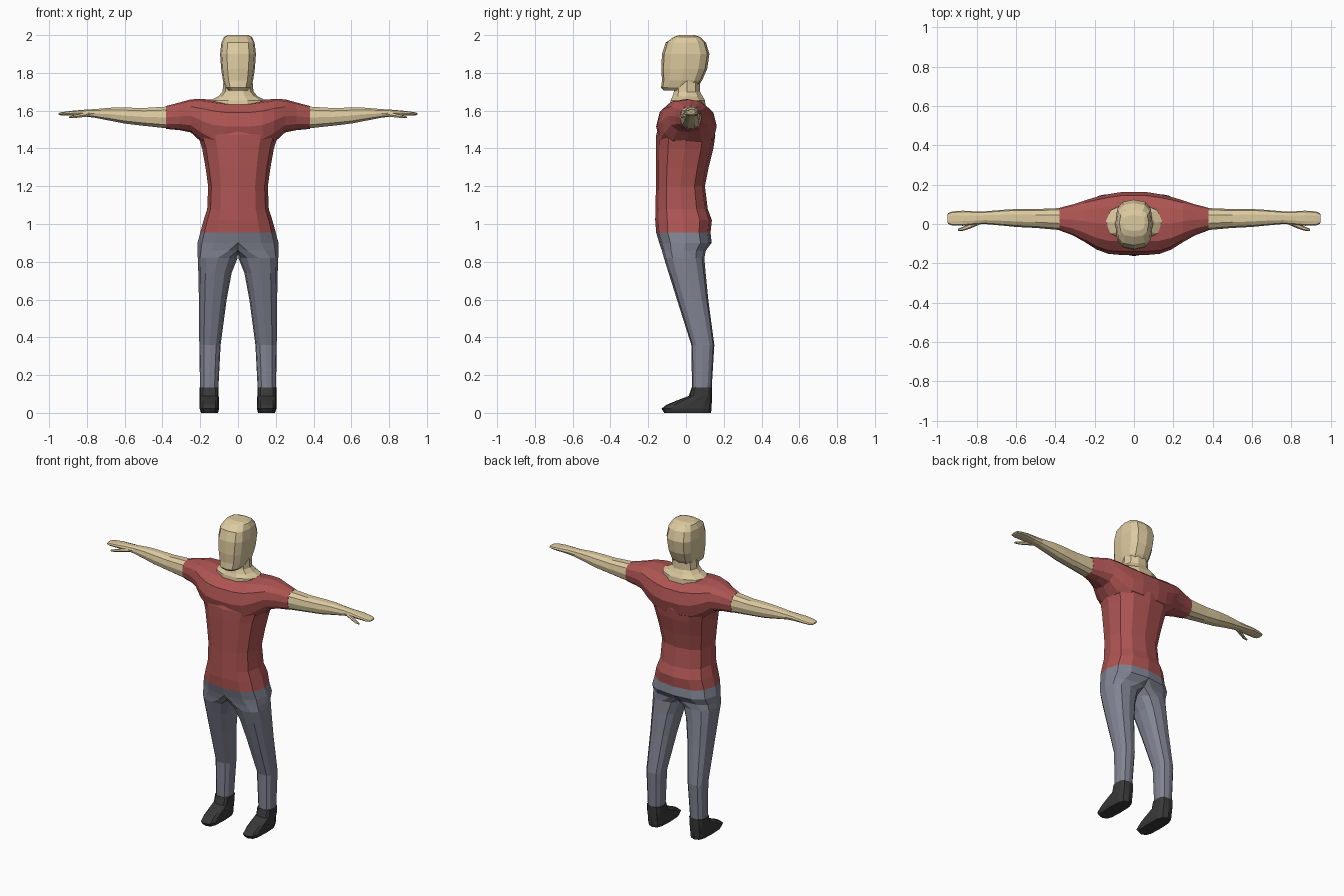
import bpy, bmesh, math


def material(name, rgb):
    m = bpy.data.materials.new(name)
    m.diffuse_color = (*rgb, 1)
    return m


SKIN = material("skin", (0.72, 0.59, 0.35))
SHIRT = material("red_cloth", (0.42, 0.09, 0.085))
TROUSERS = material("grey_cloth", (0.22, 0.23, 0.29))
SHOES = material("dark_shoe", (0.04, 0.04, 0.04))


def loft(name, mat, axis, rings, n=12, p=2.4, mirror=False, clamp=False):
    """Loft rounded rings (position, u0, u1, v0, v1) along z (u=x, v=y) or x (u=y, v=z)."""
    bm = bmesh.new()
    loops = []
    for t, u0, u1, v0, v1 in rings:
        loop = []
        for i in range(n):
            a = 2 * math.pi * i / n
            c, s = round(math.cos(a), 6), round(math.sin(a), 6)
            u = (u0 + u1) / 2 + math.copysign(abs(c) ** (2 / p), c) * (u1 - u0) / 2
            v = (v0 + v1) / 2 + math.copysign(abs(s) ** (2 / p), s) * (v1 - v0) / 2
            co = (u, v, t) if axis == "z" else (t, u, v)
            if clamp:
                co = (max(co[0], 0), co[1], co[2])
            loop.append(bm.verts.new(co))
        loops.append(loop)
    for a, b in zip(loops, loops[1:]):
        for i in range(n):
            j = (i + 1) % n
            bm.faces.new((a[i], a[j], b[j], b[i]))
    bm.faces.new(loops[0])
    bm.faces.new(loops[-1])
    if clamp:  # remove the hidden wall on the mirror plane
        wall = [f for f in bm.faces if all(v.co.x < 1e-4 for v in f.verts)]
        bmesh.ops.delete(bm, geom=wall, context="FACES")
        bmesh.ops.remove_doubles(bm, verts=bm.verts, dist=1e-5)
    bmesh.ops.recalc_face_normals(bm, faces=bm.faces)
    me = bpy.data.meshes.new(name)
    bm.to_mesh(me)
    bm.free()
    me.materials.append(mat)
    ob = bpy.data.objects.new(name, me)
    bpy.context.collection.objects.link(ob)
    if mirror:
        ob.modifiers.new("mirror", "MIRROR")
    return ob


# Shirt: upright body joined with a sideways yoke that includes the sleeves
shirt = loft("shirt", SHIRT, "z", [
    (0.955, -0.20, 0.20, -0.158, 0.130),
    (1.02, -0.182, 0.182, -0.163, 0.137),
    (1.08, -0.163, 0.163, -0.162, 0.115),
    (1.20, -0.158, 0.158, -0.159, 0.100),
    (1.30, -0.172, 0.172, -0.160, 0.120),
    (1.40, -0.190, 0.190, -0.160, 0.145),
    (1.47, -0.212, 0.212, -0.158, 0.155),
    (1.55, -0.205, 0.205, -0.135, 0.140)], p=2.5)
half = [
    (0.06, -0.158, 0.163, 1.385, 1.648),
    (0.13, -0.152, 0.152, 1.39, 1.657),
    (0.19, -0.130, 0.138, 1.43, 1.662),
    (0.25, -0.092, 0.120, 1.485, 1.660),
    (0.31, -0.058, 0.100, 1.497, 1.643),
    (0.38, -0.032, 0.082, 1.503, 1.625)]
yoke = loft("yoke", SHIRT, "x", [(-r[0], *r[1:]) for r in reversed(half)] + half, p=2.4)
union = shirt.modifiers.new("union", "BOOLEAN")
union.operation = "UNION"
union.object = yoke
dg = bpy.context.evaluated_depsgraph_get()
joined = bpy.data.meshes.new_from_object(shirt.evaluated_get(dg))
shirt.modifiers.clear()
shirt.data = joined
bpy.data.objects.remove(yoke)

# Neck with a wide flared base
loft("neck", SKIN, "z", [
    (1.60, -0.14, 0.14, -0.09, 0.11),
    (1.655, -0.145, 0.145, -0.085, 0.105),
    (1.675, -0.105, 0.105, -0.075, 0.092),
    (1.70, -0.082, 0.082, -0.068, 0.078),
    (1.78, -0.075, 0.075, -0.06, 0.075)], n=10, p=2.2)

# Head
loft("head", SKIN, "z", [
    (1.708, -0.050, 0.050, -0.120, 0.03),
    (1.722, -0.066, 0.066, -0.132, 0.06),
    (1.76, -0.080, 0.080, -0.127, 0.085),
    (1.82, -0.089, 0.089, -0.131, 0.112),
    (1.90, -0.095, 0.095, -0.127, 0.124),
    (1.96, -0.088, 0.088, -0.108, 0.106),
    (1.99, -0.074, 0.074, -0.065, 0.075),
    (2.00, -0.055, 0.055, -0.035, 0.045)], p=2.9)

# Bare arms running into flat hands
loft("arm", SKIN, "x", [
    (0.375, -0.031, 0.081, 1.504, 1.624),
    (0.50, -0.020, 0.076, 1.518, 1.616),
    (0.60, -0.015, 0.076, 1.530, 1.618),
    (0.67, -0.008, 0.072, 1.544, 1.617),
    (0.76, 0.000, 0.064, 1.562, 1.609),
    (0.81, -0.003, 0.064, 1.568, 1.606),
    (0.87, -0.009, 0.068, 1.573, 1.601),
    (0.925, -0.008, 0.064, 1.574, 1.594),
    (0.945, 0.000, 0.056, 1.576, 1.590),
    (0.95, 0.012, 0.045, 1.579, 1.587)], n=10, p=2.5, mirror=True)
loft("thumb", SKIN, "x", [
    (0.775, 0.002, 0.030, 1.570, 1.595),
    (0.82, -0.018, 0.012, 1.564, 1.588),
    (0.865, -0.034, -0.012, 1.560, 1.578),
    (0.895, -0.036, -0.024, 1.560, 1.570)], n=6, p=2, mirror=True)

# Trousers: half hips flowing into one leg, mirrored
loft("trousers", TROUSERS, "z", [
    (0.955, -0.20, 0.20, -0.158, 0.130),
    (0.90, -0.214, 0.214, -0.142, 0.136),
    (0.86, -0.12, 0.214, -0.128, 0.105),
    (0.82, 0.002, 0.213, -0.117, 0.097),
    (0.74, 0.034, 0.210, -0.092, 0.104),
    (0.60, 0.060, 0.207, -0.048, 0.118),
    (0.36, 0.092, 0.205, 0.028, 0.150),
    (0.13, 0.104, 0.201, 0.032, 0.136)], p=2.5, mirror=True, clamp=True)

# Shoes
loft("shoe", SHOES, "z", [
    (0.00, 0.106, 0.196, -0.115, 0.132),
    (0.022, 0.100, 0.203, -0.130, 0.136),
    (0.042, 0.101, 0.203, -0.105, 0.136),
    (0.065, 0.101, 0.203, -0.050, 0.137),
    (0.09, 0.102, 0.203, 0.015, 0.137),
    (0.135, 0.102, 0.203, 0.030, 0.138)], p=3.2, mirror=True)
